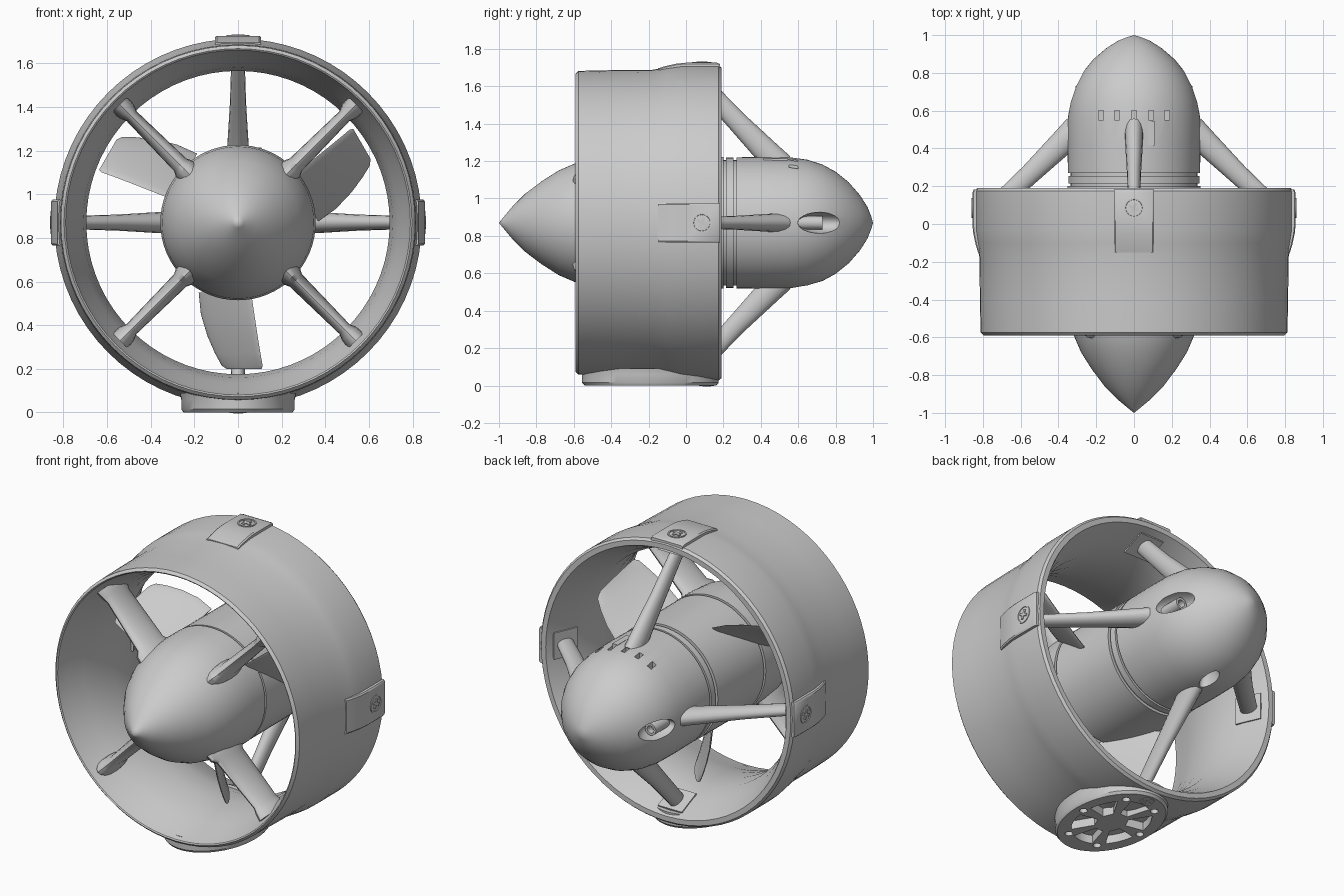
import bpy, bmesh
from math import sin, cos, pi, radians
from mathutils import Vector, Matrix

if "Cube" in bpy.data.objects:
    bpy.data.objects.remove(bpy.data.objects["Cube"])

CZ = 0.87  # height of the thruster axis


def P(a, r, t, y):
    """Point at angle a, radius r, sideways offset t, axial position y."""
    a = radians(a)
    return Vector((r * cos(a) - t * sin(a), y, CZ + r * sin(a) + t * cos(a)))


def finish(name, bm, angle=35):
    bmesh.ops.recalc_face_normals(bm, faces=bm.faces)
    me = bpy.data.meshes.new(name)
    bm.to_mesh(me)
    bm.free()
    ob = bpy.data.objects.new(name, me)
    bpy.context.collection.objects.link(ob)
    smooth(ob, angle)
    return ob


def smooth(ob, angle=35):
    bpy.ops.object.select_all(action='DESELECT')
    ob.select_set(True)
    bpy.context.view_layer.objects.active = ob
    bpy.ops.object.shade_smooth_by_angle(angle=radians(angle))


def loft(name, rings, cap=True, closed=False):
    """Skin a row of point rings; a ring of one point becomes a tip."""
    bm = bmesh.new()
    vs = [[bm.verts.new(p) for p in ring] for ring in rings]
    pairs = list(zip(vs, vs[1:])) + ([(vs[-1], vs[0])] if closed else [])
    for A, B in pairs:
        n = max(len(A), len(B))
        for i in range(n):
            j = (i + 1) % n
            q = ([A[i], A[j]] if len(A) > 1 else [A[0]]) + ([B[j], B[i]] if len(B) > 1 else [B[0]])
            bm.faces.new(q)
    if cap and not closed:
        for r in (vs[0], vs[-1]):
            if len(r) > 2:
                bm.faces.new(r)
    return finish(name, bm)


def lathe(name, prof, n=64, closed=False):
    rings = [[P(360 * i / n, r, 0, y) for i in range(n)] if r > 0 else [P(0, 0, 0, y)] for y, r in prof]
    return loft(name, rings, True, closed)


def oval(c, u, v, n=16):
    return [c + u * cos(2 * pi * i / n) + v * sin(2 * pi * i / n) for i in range(n)]


def box(name, mat, size):
    bm = bmesh.new()
    bmesh.ops.create_cube(bm, size=1, matrix=mat @ Matrix.Diagonal((*size, 1)))
    return finish(name, bm)


def ellipsoid(name, loc, size):
    bm = bmesh.new()
    bmesh.ops.create_uvsphere(bm, u_segments=24, v_segments=14, radius=1,
                              matrix=Matrix.Translation(loc) @ Matrix.Diagonal((*size, 1)))
    return finish(name, bm)


def cut(ob, cutters):
    for c in cutters:
        c.hide_render = True
        m = ob.modifiers.new("cut", 'BOOLEAN')
        m.object, m.operation, m.solver = c, 'DIFFERENCE', 'EXACT'
        bpy.ops.object.select_all(action='DESELECT')
        bpy.context.view_layer.objects.active = ob
        bpy.ops.object.modifier_apply(modifier=m.name)
        bpy.data.objects.remove(c)
    smooth(ob)


# Duct ring: outer wall with flared rear band, inner throat
lathe("duct", [(-.59, .797), (-.575, .812), (-.4, .816), (-.18, .818), (-.1, .832), (-.03, .842),
               (.175, .842), (.19, .83), (.19, .80), (.15, .78), (.05, .735), (-.06, .70), (-.2, .695),
               (-.32, .71), (-.42, .735), (-.52, .772), (-.585, .79)], 72, True)

# Hub: nose cone, rotor, thin gap core and motor pod
lathe("nose_cone", [(-1, 0), (-.98, .025), (-.93, .085), (-.86, .155), (-.77, .223), (-.68, .28), (-.58, .323),
                    (-.47, .348), (-.36, .356), (-.25, .356), (-.25, 0)])
lathe("rotor_hub", [(-.235, 0), (-.235, .354), (.2, .352), (.2, 0)])
lathe("gap_core", [(-.3, 0), (-.3, .335), (.3, .335), (.3, 0)])
lathe("gap_ring", [(.215, 0), (.215, .348), (.255, .348), (.255, 0)])
pod = lathe("motor_pod", [(.27, 0), (.27, .35), (.42, .352), (.56, .35), (.65, .337), (.73, .311), (.8, .273),
                          (.87, .217), (.93, .148), (.97, .085), (.99, .035), (1, 0)])

# Pod openings: side recesses, bottom port and top slots
cutters = [ellipsoid("recess_cutter", (s * .33, .73, CZ), (.1, .135, .058)) for s in (-1, 1)]
cutters.append(ellipsoid("port_cutter", (0, .64, CZ - .35), (.04, .075, .1)))
for x in (-.175, -.09, 0, .09, .175):
    cutters.append(box("slot_cutter", Matrix.Translation((x, .575, CZ + .33)), (.026, .05, .15)))
cut(pod, cutters)
for s in (-1, 1):  # short tubes inside the side recesses
    rings = []
    for y, r in ((.6, .036), (.73, .036), (.73, .022), (.69, .022)):
        rings.append(oval(Vector((s * .275, y, CZ)), Vector((r, 0, 0)), Vector((0, 0, r))))
    loft("recess_tube", rings)
box("pod_tab", Matrix.Translation((.09, .48, CZ + .335)), (.035, .13, .02))

# Propeller: three pitched, swept blades
for a in (-90, 30, 150):
    rings = []
    for r, t0, t1, k in ((.32, -.18, .06, 1.4), (.42, -.17, .075, 1.4), (.52, -.14, .09, 1.4),
                         (.6, -.105, .103, 1.38), (.655, -.075, .113, 1.35), (.672, -.05, .108, 1.35)):
        tc, h = (t0 + t1) / 2, (t1 - t0) / 2
        o = P(a, r, tc, -.15)
        u = P(a, r, tc + h, -.15 - k * h) - o
        w = (P(a, r, tc + k, -.15 + 1) - o).normalized() * .016
        rings.append(oval(o, u, w, 20))
    loft("propeller_blade", rings)

# Front struts: four radial vanes with small feet on the duct
for a in (45, 135, 225, 315):
    rings = []
    for r, y, ch, th in ((.28, -.46, .15, .055), (.35, -.46, .14, .052), (.375, -.455, .115, .04),
                         (.69, -.44, .1, .032), (.72, -.44, .11, .045), (.765, -.44, .12, .05)):
        o = P(a, r, 0, y)
        rings.append(oval(o, Vector((0, ch, 0)), P(a, r, th, y) - o))
    loft("front_strut", rings)

# Rear struts: four arms swept from pod back to the duct, with pads
for a in (0, 90, 180, 270):
    rings = []
    for r, y, ch, th in ((.30, .5, .1, .05), (.37, .44, .085, .048), (.55, .265, .068, .037), (.77, .06, .06, .03)):
        o = P(a, r, 0, y)
        u = (P(a, r + .68, 0, y + .73) - o) * ch * .8
        rings.append(oval(o, u, P(a, r, th, y) - o))
    loft("rear_strut", rings)
    o = P(a, .752, 0, .08)
    ax = [(P(a, .752, 1, .08) - o), (P(a, .752 + .4, 0, .08 + .9) - o).normalized()]
    ax.append(ax[0].cross(ax[1]))
    m = Matrix(ax).transposed().to_4x4()
    box("strut_pad", Matrix.Translation(o) @ m, (.16, .15, .03))


# Screw head: recessed rim and cross
def screw(o, u, v, n, r):
    prof = ((r, -.01), (r, .003), (r * .85, .003), (r * .82, -.003), (0, -.003))
    loft("screw_head", [oval(o + n * h, u * q, v * q, 24) if q else [o + n * h] for q, h in prof])
    m = Matrix((u, v, n)).transposed().to_4x4()
    for k in (25, 115):
        box("screw_cross", Matrix.Translation(o) @ m @ Matrix.Rotation(radians(k), 4, 'Z'), (r * 1.1, r * .3, .008))


# Outer clips on top and sides, each with a screw
for a in (0, 90, 180):
    prof = [(-.15, .79), (-.15, .826), (-.11, .838), (-.05, .851), (.0, .856), (.165, .856), (.183, .848), (.183, .81)]
    rings = [[P(a, r - d, t, y) for y, r in prof] for t, d in ((-.105, .006), (-.097, 0), (.097, 0), (.105, .006))]
    loft("duct_clip", rings)
    o = P(a, .857, 0, .085)
    u, n = P(a, .857, 1, .085) - o, P(a, 1.857, 0, .085) - o
    screw(o, u, Vector((0, 1, 0)), n, .052)

# Oval mounting base with pockets and bolt holes underneath
C = Vector((0, -.19, 0))


def base_ring(rx, ry, z, n=48):
    return oval(C + Vector((0, 0, z)), Vector((rx, 0, 0)), Vector((0, ry, 0)), n)


base = loft("mount_base", [base_ring(.25, .352, 0), base_ring(.26, .365, .015), base_ring(.26, .365, .06),
                           base_ring(.268, .367, .09)])
cutters = []
for k in range(6):
    pts = [(.08, k * 60 + 12), (.08, k * 60 + 48)] + [(.19, k * 60 + 50 - 8 * i) for i in range(6)]
    ring = [C + Vector((r * cos(radians(b)), 1.35 * r * sin(radians(b)), 0)) for r, b in pts]
    cutters.append(loft("pocket_cutter", [[p + Vector((0, 0, z)) for p in ring] for z in (-.05, .05)]))
    b = radians(k * 60)
    o = C + Vector((.2 * cos(b), .28 * sin(b), 0))
    cutters.append(loft("bolt_cutter", [oval(o + Vector((0, 0, z)), Vector((.022, 0, 0)), Vector((0, .022, 0)), 12)
                                        for z in (-.05, .04)]))
cut(base, cutters)
screw(Vector((0, .11, -.0)), Vector((1, 0, 0)), Vector((0, -1, 0)), Vector((0, 0, -1)), .04)
